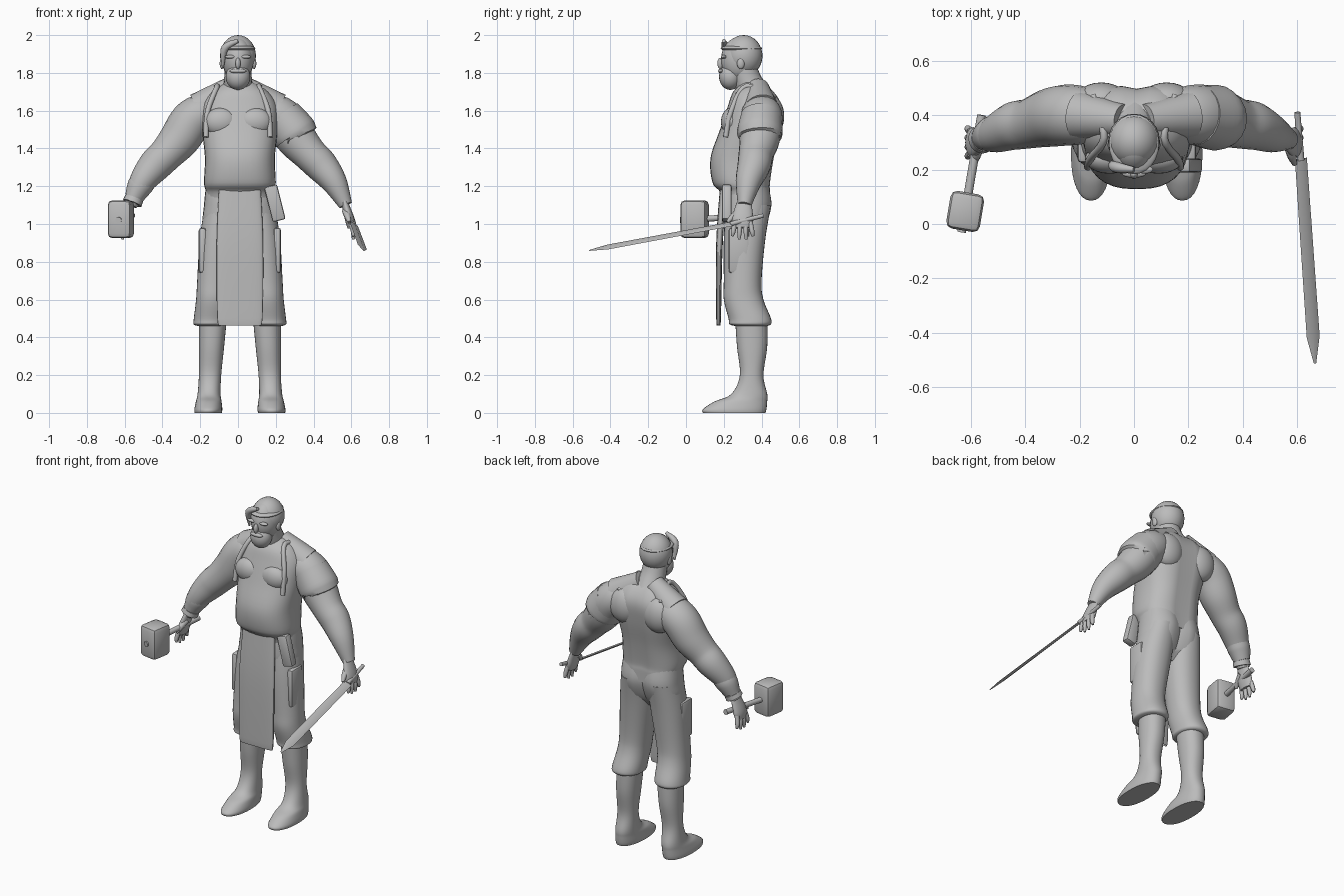
import bpy, bmesh, math
from mathutils import Vector, Matrix

cube = bpy.data.objects.get("Cube")
if cube:
    bpy.data.objects.remove(cube)

grey = bpy.data.materials.new("clay_grey")
grey.use_nodes = True
color = (0.5, 0.5, 0.5, 1)
grey.diffuse_color = color
grey.node_tree.nodes["Principled BSDF"].inputs["Base Color"].default_value = color
parts = []


def finish(name, bm):
    bmesh.ops.recalc_face_normals(bm, faces=bm.faces)
    mesh = bpy.data.meshes.new(name)
    bm.to_mesh(mesh)
    bm.free()
    mesh.materials.append(grey)
    obj = bpy.data.objects.new(name, mesh)
    bpy.context.collection.objects.link(obj)
    parts.append(obj)


def skin(name, rings):
    """Join equal rings of points into a capped surface."""
    bm = bmesh.new()
    grid = [[bm.verts.new(point) for point in ring] for ring in rings]
    count = len(grid[0])
    for lower, upper in zip(grid, grid[1:]):
        for i in range(count):
            j = (i + 1) % count
            bm.faces.new((lower[i], lower[j], upper[j], upper[i]))
    bm.faces.new(grid[0])
    bm.faces.new(grid[-1])
    finish(name, bm)


def spline(rows, steps=5):
    """Catmull-Rom interpolation between rows of numbers."""
    vectors = [Vector(row) for row in rows]
    padded = [vectors[0]] + vectors + [vectors[-1]]
    result = []
    for before, start, end, after in zip(padded, padded[1:], padded[2:], padded[3:]):
        leave, arrive = (end - before) / 2, (after - start) / 2
        for k in range(steps):
            t = k / steps
            ease = t * t * (3 - 2 * t)
            result.append(start.lerp(end, ease) + leave * t * (1 - t) ** 2 - arrive * t * t * (1 - t))
    return result + [vectors[-1]]


def rounded(value, square):
    return math.copysign(abs(value) ** (2 / square), value)


def circle(count):
    return [math.tau * i / count for i in range(count)]


def loft(name, rows, centre=lambda z: 0.01, square=2.2, groove=0):
    """Rows are height, half width, front y and back y; groove dents the back."""
    rings = []
    for z, half, front, back in spline(rows):
        ring = []
        for angle in circle(32):
            x = half * rounded(math.cos(angle), square)
            y = (front + back) / 2 + (back - front) / 2 * rounded(math.sin(angle), square)
            if math.sin(angle) > 0:
                y -= groove * math.exp(-(x / 0.04) ** 2)
            ring.append((centre(z) + x, y, z))
        rings.append(ring)
    skin(name, rings)


def tube(name, rows, side=1, flat=1, count=20):
    """Rows are x, y, z and radius; flat narrows the section sideways."""
    points = spline([(side * x, y, z, r) for x, y, z, r in rows])
    path = [point.to_3d() for point in points]
    run = (path[-1] - path[0]).normalized()
    up = Vector((0, 0, 1)) if abs(run.y) > 0.7 else Vector((0, 1, 0))
    rings = []
    for i, point in enumerate(path):
        tangent = (path[min(i + 1, len(path) - 1)] - path[max(i - 1, 0)]).normalized()
        u = tangent.cross(up).normalized()
        v = u.cross(tangent)
        rings.append([point + points[i].w * (flat * math.cos(a) * u + math.sin(a) * v)
                      for a in circle(count)])
    skin(name, rings)


def ball(name, centre, size):
    bm = bmesh.new()
    place = Matrix.Translation(centre) @ Matrix.Diagonal((*size, 1))
    bmesh.ops.create_uvsphere(bm, u_segments=24, v_segments=16, radius=1, matrix=place)
    finish(name, bm)


def block(name, centre, size, bevel, turn=0, axis="Z"):
    bm = bmesh.new()
    place = (Matrix.Translation(centre) @ Matrix.Rotation(math.radians(turn), 4, axis)
             @ Matrix.Diagonal((*size, 1)))
    bmesh.ops.create_cube(bm, size=1, matrix=place)
    bmesh.ops.bevel(bm, geom=bm.edges[:], offset=bevel, segments=2, profile=0.5, affect="EDGES")
    finish(name, bm)


# Torso with a heavy belly and a spine groove, then the seat
loft("torso", [(1.1, .18, .2, .45), (1.17, .18, .18, .45), (1.22, .19, .14, .45), (1.35, .185, .13, .47),
               (1.5, .2, .18, .5), (1.62, .2, .22, .51), (1.7, .15, .25, .47), (1.75, .07, .3, .4)],
     square=2.5, groove=.015)
loft("seat", [(.92, .1, .25, .38), (1, .19, .2, .43), (1.1, .19, .19, .46), (1.2, .18, .2, .445)],
     square=2.5, groove=.03)

# Neck, head, hair and beard
tube("neck", [(0, .38, 1.65, .09), (0, .33, 1.75, .075), (0, .3, 1.84, .07)])
ball("head", (0, .285, 1.87), (.083, .1, .12))
ball("hair", (0, .305, 1.89), (.095, .1, .11))
ball("headband", (0, .293, 1.93), (.092, .11, .02))
tube("hair_lock", [(0, .2, 1.97, .01), (-.07, .21, 1.93, .02), (-.08, .23, 1.83, .005)])
ball("beard", (0, .235, 1.78), (.065, .06, .07))
ball("nose", (0, .182, 1.85), (.014, .016, .03))
ball("moustache", (0, .185, 1.81), (.045, .015, .012))

for side, word in ((1, "left"), (-1, "right")):
    # Face details
    ball(word + "_brow", (side * .04, .2, 1.885), (.03, .015, .01))
    ball(word + "_ear", (side * .085, .29, 1.85), (.012, .02, .03))

    # Chest, back and shoulder muscles with the apron strap over them
    ball(word + "_pectoral", (side * .09, .24, 1.54), (.09, .055, .075))
    ball(word + "_shoulder_blade", (side * .12, .45, 1.57), (.1, .07, .11))
    tube(word + "_trapezius", [(.04, .38, 1.72, .06), (.2, .4, 1.61, .09)], side)
    tube(word + "_apron_strap", [(.17, .21, 1.46, .014), (.16, .24, 1.6, .014), (.11, .32, 1.73, .014),
                                 (.15, .47, 1.66, .014)], side)

    # Arm
    tube(word + "_arm", [(.13, .4, 1.58, .09), (.19, .4, 1.58, .107), (.25, .4, 1.54, .112),
                         (.31, .39, 1.45, .107), (.38, .37, 1.37, .092), (.44, .36, 1.31, .088),
                         (.51, .33, 1.22, .068), (.57, .31, 1.1, .036)], side)

    # Hand with four fingers and a thumb
    tube(word + "_palm", [(.56, .31, 1.13, .035), (.59, .3, 1.03, .056), (.6, .3, .98, .045)], side, flat=.45)
    for index, finger in enumerate(("index", "middle", "ring", "little")):
        spread = (index - 1.5) / 30
        tip = .91 + abs(spread) / 2
        tube(f"{word}_{finger}_finger", [(.6, .3 + spread * .8, 1.01, .014), (.61, .3 + spread, .96, .013),
                                         (.61, .3 + spread * 1.1, tip, .007)], side, count=10)
    tube(word + "_thumb", [(.57, .29, 1.07, .02), (.58, .25, 1.04, .017), (.59, .22, 1.01, .009)], side, count=10)

    # Trousers with a gathered cuff, and a boot with a long toe
    loft(word + "_trouser_leg", [(1.1, .095, .21, .45), (.92, .105, .2, .42), (.7, .096, .2, .4),
                                 (.6, .092, .2, .41), (.5, .094, .225, .45), (.47, .092, .23, .45),
                                 (.46, .07, .26, .43)], lambda z: .01 + side * (.2 - .1 * z))
    loft(word + "_boot", [(.5, .074, .26, .43), (.35, .067, .27, .43), (.2, .059, .285, .41),
                          (.1, .061, .24, .43), (.06, .068, .15, .43), (.02, .074, .09, .426),
                          (0, .072, .09, .42)], lambda z: .01 + side * (.168 - .05 * z))

    # Apron flap on the hip
    block(word + "_hip_flap", (.01 + side * .198, .28, .86), (.04, .11, .24), .015)

# Hanging apron, waist cloth and the left sleeve edge
loft("apron_front", [(.48, .1, .165, .18), (.5, .12, .16, .185), (.9, .123, .16, .195), (1.2, .11, .18, .22)],
     square=3)
block("waist_cloth", (.195, .215, 1.11), (.07, .05, .19), .01, -14, "Y")
tube("left_sleeve", [(.23, .4, 1.57, .11), (.3, .39, 1.48, .121), (.305, .39, 1.47, .105)])

# Bracer and wrist band on the right arm
tube("right_bracer", [(.49, .34, 1.24, .065), (.52, .33, 1.2, .067), (.55, .32, 1.14, .05)], -1)
tube("right_wrist_band", [(.55, .315, 1.135, .05), (.56, .31, 1.11, .052)], -1)

# Hammer
tube("hammer_handle", [(-.633, -.03, 1.02, .016), (-.56, .4, 1.045, .016)])
block("hammer_head", (-.62, .046, 1.025), (.125, .14, .2), .024, -9.5)

# Sword: flat diamond blade and plain grip
base, tip = Vector((.613, .24, 1)), Vector((.665, -.512, .86))
along = (tip - base).normalized()
across = Vector((math.cos(.5), 0, -math.sin(.5)))
across = (across - across.dot(along) * along).normalized()
normal = along.cross(across)
skin("sword_blade", [[base.lerp(tip, t) + offset
                      for offset in (half * across, thick * normal, -half * across, -thick * normal)]
                     for t, half, thick in ((0, .025, .007), (.87, .027, .007), (1, .005, .002))])
tube("sword_grip", [(.6, .41, 1.045, .011), (.613, .235, 1, .013)])

# Smooth shading with sharp edges kept
bpy.ops.object.select_all(action="DESELECT")
for obj in parts:
    obj.select_set(True)
bpy.context.view_layer.objects.active = parts[0]
bpy.ops.object.shade_smooth_by_angle(angle=math.radians(40))
